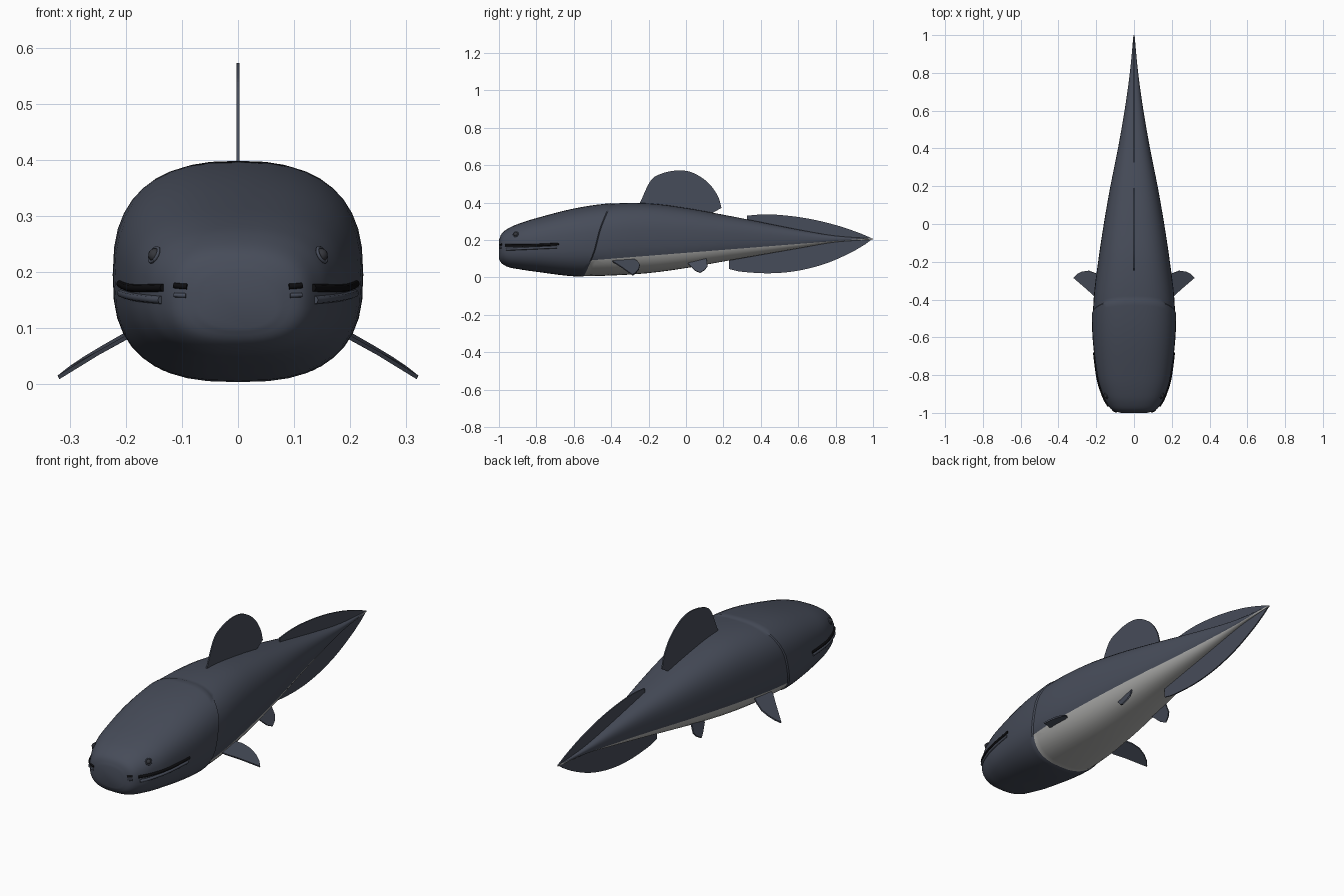
import bpy, bmesh, math
from mathutils import Vector

cube = bpy.data.objects.get("Cube")
if cube:
    bpy.data.objects.remove(cube, do_unlink=True)


def material(name, r, g, b):
    m = bpy.data.materials.new(name)
    m.use_nodes = True
    m.diffuse_color = (r, g, b, 1)
    bsdf = next(n for n in m.node_tree.nodes if n.type == 'BSDF_PRINCIPLED')
    bsdf.inputs["Base Color"].default_value = (r, g, b, 1)
    return m


SLATE = material("slate skin", 0.062, 0.072, 0.1)
PALE = material("pale belly", 0.42, 0.42, 0.41)
BLACK = material("mouth black", 0.004, 0.004, 0.005)
EYE = material("eye grey", 0.035, 0.037, 0.045)


def smooth_path(points, steps=5):
    """Catmull-Rom curve through points."""
    p = [Vector(q) for q in points]
    p = [p[0] * 2 - p[1]] + p + [p[-1] * 2 - p[-2]]
    out = []
    for a, b, c, d in zip(p, p[1:], p[2:], p[3:]):
        for i in range(steps):
            t = i / steps
            out.append((b * 2 + (c - a) * t + (a * 2 - b * 5 + c * 4 - d) * t ** 2
                        + (b * 3 - a - c * 3 + d) * t ** 3) / 2)
    return out + [p[-2]]


def finish(name, bm, mats, smooth=True):
    mesh = bpy.data.meshes.new(name)
    bm.to_mesh(mesh)
    bm.free()
    ob = bpy.data.objects.new(name, mesh)
    bpy.context.collection.objects.link(ob)
    for m in mats:
        mesh.materials.append(m)
    if smooth:
        bpy.ops.object.select_all(action='DESELECT')
        ob.select_set(True)
        bpy.context.view_layer.objects.active = ob
        bpy.ops.object.shade_smooth_by_angle(angle=math.radians(40))
    return ob


# Body profile: y, half width, bottom, top
PROFILE = smooth_path([
    (-1, .07, .1, .2), (-.985, .115, .075, .235), (-.95, .143, .055, .262),
    (-.9, .167, .045, .285), (-.8, .195, .03, .317), (-.6, .216, .008, .367),
    (-.4, .214, .01, .394), (-.2, .19, .023, .396), (0, .16, .05, .371),
    (.2, .125, .085, .335), (.4, .085, .12, .296), (.6, .05, .155, .256),
    (.8, .022, .189, .222), (1, .003, .202, .208)], 4)
POWER = 2.6
SEAM = -.475


def section(y):
    for a, b in zip(PROFILE, PROFILE[1:]):
        if y <= b[0]:
            s = a.lerp(b, max(0, (y - a[0]) / (b[0] - a[0])))
            return s[1], (s[2] + s[3]) / 2, (s[3] - s[2]) / 2
    s = PROFILE[-1]
    return s[1], (s[2] + s[3]) / 2, (s[3] - s[2]) / 2


def skin(y, z):
    """Point on the left flank at the given y and z."""
    w, mid, h = section(y)
    k = max(0, 1 - min(1, abs(z - mid) / h) ** POWER)
    return Vector((w * k ** (1 / POWER), y, z))


# Body: lofted rings, with a slanted step at the back of the head
def body():
    bm = bmesh.new()
    ys = [s[0] for s in PROFILE if abs(s[0] - SEAM) > .015]
    ys = sorted(ys + [SEAM - .003, SEAM + .003])
    count, rings = 40, []
    for y0 in ys:
        swell = .006 * max(0, 1 + (y0 - SEAM) / .3) if y0 < SEAM else 0
        ring = []
        for i in range(count):
            t = math.tau * i / count
            c, s = math.cos(t), math.sin(t)
            y = y0 + .075 * s * max(0, 1 - abs(y0 - SEAM) / .3)
            w, mid, h = section(y)
            x = math.copysign(abs(c) ** (2 / POWER), c) * (w + swell)
            z = mid + math.copysign(abs(s) ** (2 / POWER), s) * (h + swell * .5)
            ring.append(bm.verts.new((x, y, z)))
        rings.append(ring)
    rear = []
    for y0, a, b in zip(ys, rings, rings[1:]):
        for i in range(count):
            j = (i + 1) % count
            f = bm.faces.new((a[i], a[j], b[j], b[i]))
            if y0 > SEAM:
                f.material_index = 1
                rear.append(f)
    bm.faces.new(rings[0])
    bm.faces.new(rings[-1])
    # Cut the belly edge, then colour everything above it as skin
    origin, normal = Vector((0, -.55, .088)), Vector((0, -.079, 1)).normalized()
    geom = set(rear)
    for f in rear:
        geom.update(f.edges, f.verts)
    bmesh.ops.bisect_plane(bm, geom=list(geom), dist=1e-5, plane_co=origin, plane_no=normal)
    for f in bm.faces:
        if (f.calc_center_median() - origin).dot(normal) > 0:
            f.material_index = 0
    bmesh.ops.recalc_face_normals(bm, faces=bm.faces)
    finish("body", bm, [SLATE, PALE])


body()


def fin(name, outline, thick=.006):
    bm = bmesh.new()
    bm.faces.new([bm.verts.new(p) for p in outline])
    ob = finish(name, bm, [SLATE], smooth=False)
    mod = ob.modifiers.new("thickness", 'SOLIDIFY')
    mod.thickness, mod.offset = thick, 0


# Upright fins
dorsal = smooth_path([(0, -.25, .39), (0, -.19, .515), (0, -.13, .555), (0, -.04, .572),
                      (0, .04, .558), (0, .12, .505), (0, .17, .435), (0, .19, .372)])
fin("dorsal_fin", dorsal + [Vector((0, .1, .32)), Vector((0, -.2, .34))])
upper = smooth_path([(0, .325, .33), (0, .4, .336), (0, .5, .334), (0, .65, .315),
                     (0, .8, .28), (0, .92, .24), (0, .998, .207)])
lower = smooth_path([(0, .96, .178), (0, .88, .132), (0, .75, .075), (0, .6, .036),
                     (0, .45, .022), (0, .3, .03), (0, .23, .045)])
fin("tail_fin", [Vector((0, .325, .27))] + upper + lower + [Vector((0, .23, .13))])


def tube(name, path, radius, mat):
    cu = bpy.data.curves.new(name, 'CURVE')
    cu.dimensions = '3D'
    cu.bevel_depth, cu.bevel_resolution, cu.use_fill_caps = radius, 2, True
    sp = cu.splines.new('POLY')
    sp.points.add(len(path) - 1)
    for p, co in zip(sp.points, path):
        p.co = (*co, 1)
    cu.materials.append(mat)
    bpy.context.collection.objects.link(bpy.data.objects.new(name, cu))


def flank_path(y0, z0, y1, z1, wave=0):
    pts = []
    for i in range(17):
        t = i / 16
        pts.append(skin(y0 + (y1 - y0) * t, z0 + (z1 - z0) * t - wave * math.sin(math.pi * t)))
    return pts


def mirrored(points, side):
    return [Vector((p[0] * side, p[1], p[2])) for p in points]


# Paired parts
for side, label in ((1, "left"), (-1, "right")):
    pectoral = [(.15, -.40, .1), (.2, -.39, .083), (.25, -.345, .055), (.32, -.285, .012),
                (.3, -.265, .028), (.275, -.252, .045), (.24, -.247, .066), (.205, -.26, .086),
                (.15, -.3, .11)]
    fin(label + "_pectoral_fin", mirrored(pectoral, side), .007)
    pelvic = [(.095, .0, .085), (.11, .015, .07), (.125, .05, .036), (.135, .075, .025),
              (.128, .1, .04), (.12, .115, .06), (.105, .11, .1)]
    fin(label + "_pelvic_fin", mirrored(pelvic, side), .007)

    tube(label + "_mouth", mirrored(flank_path(-.965, .172, -.68, .179, .004), side), .007, BLACK)
    tube(label + "_lip", mirrored(flank_path(-.96, .15, -.69, .162), side), .007, SLATE)
    tube(label + "_nostril", mirrored(flank_path(-.994, .174, -.985, .176), side), .005, BLACK)
    tube(label + "_nostril_flap", mirrored(flank_path(-.994, .158, -.986, .159), side), .004, SLATE)

    # Eye ball with a raised lid ring
    spot = mirrored([skin(-.91, .23)], side)[0]
    bm = bmesh.new()
    bmesh.ops.create_uvsphere(bm, u_segments=16, v_segments=10, radius=.012)
    bmesh.ops.translate(bm, verts=bm.verts, vec=spot)
    finish(label + "_eye", bm, [EYE])
    out = Vector((side, -.5, .5)).normalized()
    u = out.orthogonal().normalized()
    v = out.cross(u)
    lid = [spot + out * .002 + (u * math.cos(a) + v * math.sin(a)) * .014
           for a in (math.tau * i / 16 for i in range(17))]
    tube(label + "_eyelid", lid, .003, SLATE)
